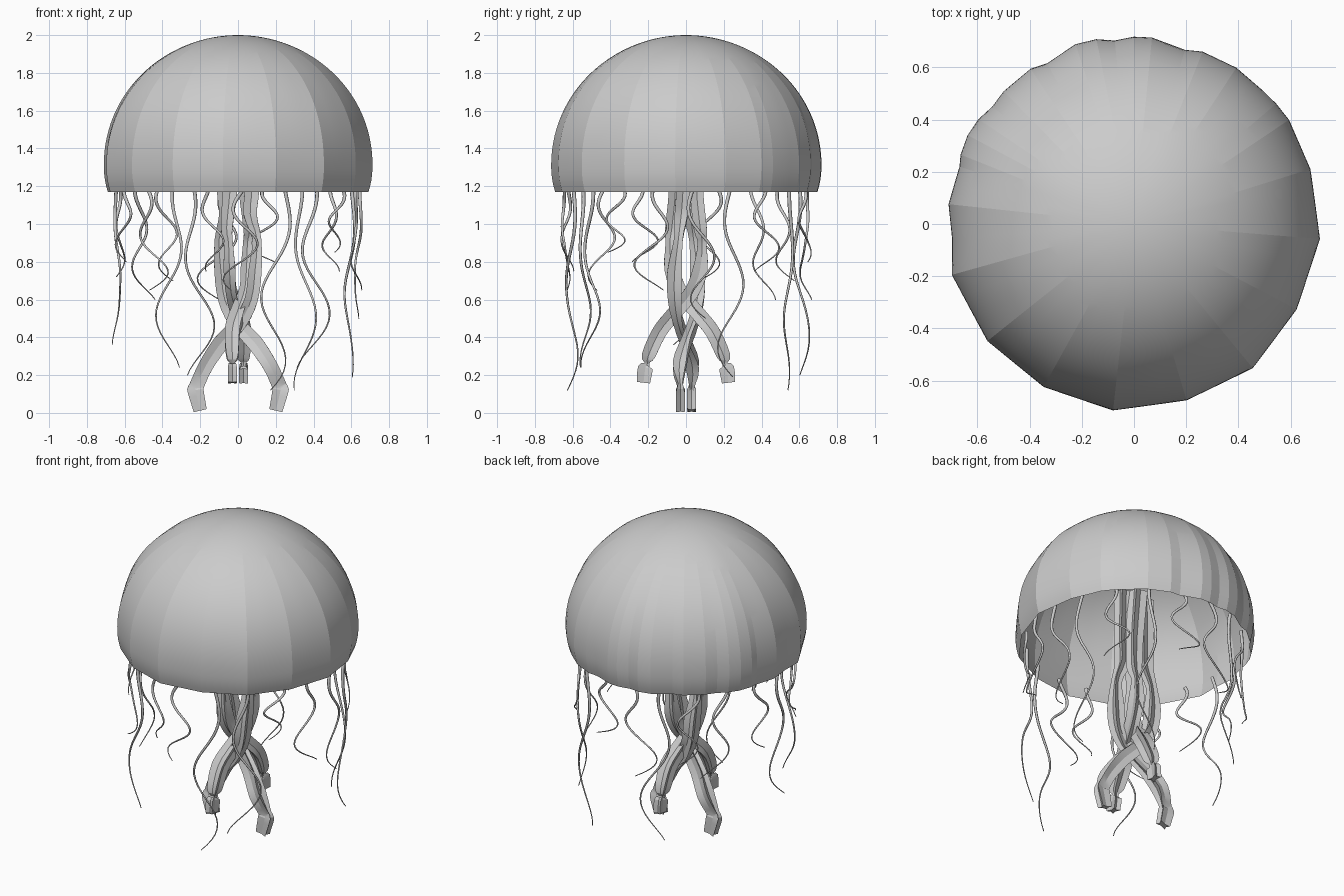
import bpy, bmesh, random
from math import sin, cos, pi, radians
from mathutils import Vector, Matrix

if "Cube" in bpy.data.objects:
    bpy.data.objects.remove(bpy.data.objects["Cube"])

random.seed(11)


def finish(name, bm, angle):
    bmesh.ops.recalc_face_normals(bm, faces=bm.faces)
    me = bpy.data.meshes.new(name)
    bm.to_mesh(me)
    bm.free()
    ob = bpy.data.objects.new(name, me)
    bpy.context.collection.objects.link(ob)
    bpy.ops.object.select_all(action='DESELECT')
    ob.select_set(True)
    bpy.context.view_layer.objects.active = ob
    bpy.ops.object.shade_smooth_by_angle(angle=radians(angle))
    return ob


def bridge(bm, a, b):
    n = len(a)
    for i in range(n):
        bm.faces.new((a[i], a[(i + 1) % n], b[(i + 1) % n], b[i]))


def spline(pts, steps):
    """Catmull-Rom through tuples of any length."""
    p = [Vector(q) for q in pts]
    p = [2 * p[0] - p[1]] + p + [2 * p[-1] - p[-2]]
    out = []
    for i in range(1, len(p) - 2):
        for s in range(steps):
            t = s / steps
            out.append(0.5 * (2 * p[i] + (p[i + 1] - p[i - 1]) * t
                       + (2 * p[i - 1] - 5 * p[i] + 4 * p[i + 1] - p[i + 2]) * t * t
                       + (3 * p[i] - p[i - 1] - 3 * p[i + 1] + p[i + 2]) * t ** 3))
    out.append(p[-2])
    return out


def sweep(bm, path, sizes, section, side, mat=Matrix()):
    """Sweep a section along a path; sizes are half widths (across, side)."""
    prev = first = None
    for i, c in enumerate(path):
        t = (path[min(i + 1, len(path) - 1)] - path[max(i - 1, 0)]).normalized()
        n = (side - t * side.dot(t)).normalized()
        m = t.cross(n)
        a, b = sizes[i]
        ring = [bm.verts.new(mat @ (c + m * (u * a) + n * (v * b))) for u, v in section]
        if prev:
            bridge(bm, prev, ring)
        else:
            first = ring
        prev = ring
    bm.faces.new(first)
    bm.faces.new(prev)


# Bell: scalloped rim outline (angle, radius), split along its long chords and
# fading into a round dome towards the top
rim = [(12.4, .70), (17.3, .707), (33.9, .715), (40.2, .713), (45.9, .71), (56.8, .715),
       (68.3, .71), (73.7, .694), (84.5, .717), (90, .717), (96, .706), (101.5, .722),
       (108, .724), (118.4, .699), (123.7, .714), (134.5, .712), (140.3, .704), (146, .718),
       (151.9, .722), (158.2, .715), (161.8, .703), (173.9, .714), (184.7, .698),
       (195.6, .724), (218.6, .718), (241, .713), (263.6, .718), (286.6, .704),
       (309.5, .715), (332.3, .703), (355.4, .714)]
corners = [Vector((r * cos(radians(d)), r * sin(radians(d)))) for d, r in rim]
outline = []
for p, q in zip(corners, corners[1:] + corners[:1]):
    n = max(1, round((q - p).length / .09))
    outline += [p.lerp(q, i / n) for i in range(n)]
bm = bmesh.new()
prev = None
for k in range(41):
    a = -0.187 + (pi / 2 - 0.02 + 0.187) * k / 40
    full = cos(a) * (1 + .012 * max(0, sin(2 * a)))
    if a < 0:
        full -= .012 * (a / .187) ** 2
    blend = .85 * max(0, sin(a))
    ring = []
    for p in outline:
        q = p.lerp(p.normalized() * .712, blend) * full
        ring.append(bm.verts.new((q.x, q.y, 1.3 + 0.7 * sin(a))))
    if prev:
        bridge(bm, prev, ring)
    prev = ring
apex = bm.verts.new((0, 0, 2))
for i in range(len(prev)):
    bm.faces.new((prev[i], prev[(i + 1) % len(prev)], apex))
finish("bell", bm, 5)

# Oral arms: deep-ridged ribbons winding the same way round the axis, then spreading
star = [((1.1 if i % 2 == 0 else .5) * cos(i * pi / 4 + pi / 4),
         (1.1 if i % 2 == 0 else .5) * sin(i * pi / 4 + pi / 4)) for i in range(8)]
# columns: outward, sideways, height, half width across, half width sideways
long_arm = [(.08, .0, 1.52, .055, .05), (.075, -.015, 1.2, .05, .045), (.065, -.025, 1.05, .045, .045),
            (.10, -.04, .92, .03, .03), (.09, -.06, .75, .045, .05), (.07, -.06, .6, .045, .045),
            (.01, -.04, .48, .05, .03), (-.09, .0, .37, .055, .03), (-.17, .035, .25, .05, .045),
            (-.22, .03, .14, .05, .015), (-.225, .03, .12, .055, .03), (-.20, .03, .012, .045, .03)]
short_arm = [(.06, -.02, 1.52, .05, .055), (.055, -.04, 1.2, .045, .05), (.075, -.06, .98, .045, .04),
             (.085, -.05, .9, .03, .03), (.075, -.045, .76, .05, .04), (.03, -.035, .64, .05, .035),
             (-.06, .0, .53, .05, .045), (-.14, .03, .43, .05, .05), (-.20, .03, .3, .045, .04),
             (-.205, .03, .26, .014, .015), (-.215, .03, .24, .05, .03), (-.225, .03, .16, .045, .03)]
for label, arm, base in (("side", long_arm, 0), ("front_back", short_arm, 90)):
    for half in (0, 180):
        pts = spline(arm, 3)
        bm = bmesh.new()
        sweep(bm, [Vector(p[:3]) for p in pts], [(max(p[3], .012), max(p[4], .012)) for p in pts],
              star, Vector((0, 1, 0)), Matrix.Rotation(radians(base + half), 4, 'Z'))
        for v in bm.verts:
            v.co.z = max(v.co.z, 0)
        finish(f"oral_arm_{label}_{half}", bm, 20)

# Tentacles: thin tapering strands waving around the rim, one lower end each
ends = [.5, .19, .75, .12, .8, .6, .2, .7, .6, .72, .36, .8, .65, .24, .75, .65, .12, .24, .85, .65]
hexagon = [(cos(i * pi / 3), sin(i * pi / 3)) for i in range(6)]
for k, low in enumerate(ends):
    start = radians(18 * k + 4)
    phase = random.uniform(0, 2 * pi)
    amp = random.uniform(.09, .15)
    drift = random.uniform(-.15, .15)
    path, sizes = [], []
    for i in range(33):
        t = i / 32
        ang = start + drift * t + amp * ((.35 + .9 * t) * sin(phase + 9.5 * t) - .35 * sin(phase) * (1 - t))
        r = .645 + .03 * t * sin(phase * 2 + 7 * t)
        path.append(Vector((r * cos(ang), r * sin(ang), 1.22 + (low - 1.22) * t)))
        sizes.append((.011 - .0085 * t,) * 2)
    bm = bmesh.new()
    sweep(bm, path, sizes, hexagon, Vector((cos(start), sin(start), 0)))
    finish(f"tentacle_{k + 1}", bm, 70)
